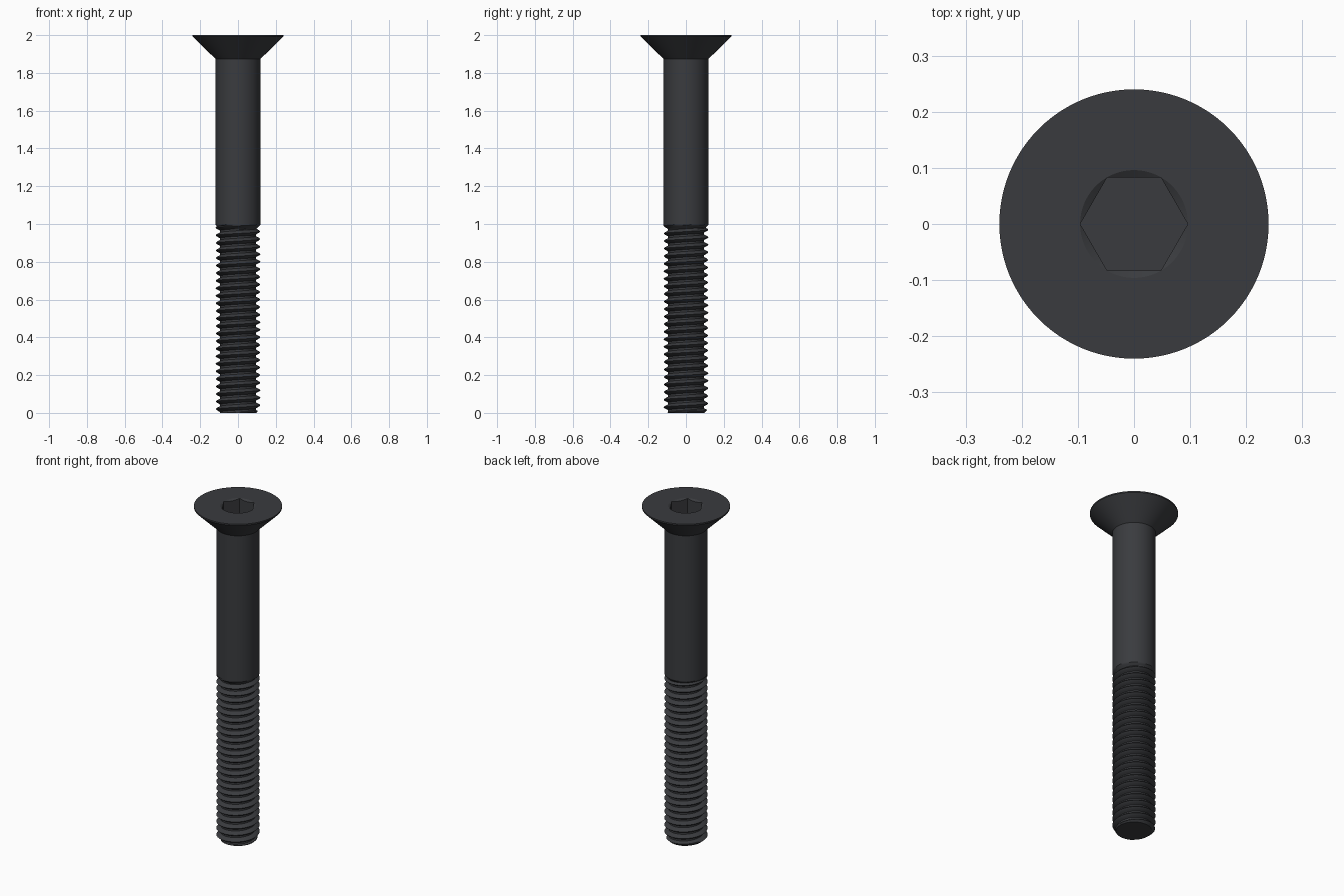
import bpy, bmesh, math

if "Cube" in bpy.data.objects:
    bpy.data.objects.remove(bpy.data.objects["Cube"])

N = 96                      # segments around the axis
PITCH, STEPS = 0.04, 8      # thread pitch and rows per turn
R, ROOT = 0.118, 0.095      # shank and thread-root radii
THREAD_TOP = 1.0

mat = bpy.data.materials.new("black_steel")
mat.diffuse_color = (0.042, 0.044, 0.049, 1)
mat.use_nodes = True
mat.node_tree.nodes["Principled BSDF"].inputs["Base Color"].default_value = mat.diffuse_color


def ring_mesh(name, rows, cols, point, caps=(), merge=1e-5, angle=30):
    """Skin a grid of points; caps lists rows to close with a flat face."""
    bm = bmesh.new()
    grid = [[bm.verts.new(point(r, c)) for c in range(cols + 1)] for r in range(rows)]
    for a, b in zip(grid, grid[1:]):
        for c in range(cols):
            bm.faces.new((a[c], a[c + 1], b[c + 1], b[c]))
    for r in caps:
        bm.faces.new(grid[r][:cols])
    bmesh.ops.remove_doubles(bm, verts=bm.verts, dist=merge)
    bmesh.ops.dissolve_degenerate(bm, edges=bm.edges, dist=1e-6)
    bmesh.ops.recalc_face_normals(bm, faces=bm.faces)
    me = bpy.data.meshes.new(name)
    bm.to_mesh(me)
    bm.free()
    me.materials.append(mat)
    ob = bpy.data.objects.new(name, me)
    bpy.context.collection.objects.link(ob)
    bpy.ops.object.select_all(action='DESELECT')
    bpy.context.view_layer.objects.active = ob
    ob.select_set(True)
    bpy.ops.object.shade_smooth_by_angle(angle=math.radians(angle))
    return ob


# Threaded shaft: rows follow the helix and are clamped flat at both ends
def thread_point(row, col):
    turn = col / N
    z = PITCH * (turn + row / STEPS - 2)
    z = min(max(z, 0), THREAD_TOP)
    phase = (z / PITCH - turn) % 1
    d = min(phase, 1 - phase) * 2                     # 0 at crest, 1 at root
    k = min(max((d - 0.125) / 0.625, 0), 1)
    r = R + (ROOT - R) * k
    r = min(r, 0.098 + z)                             # end chamfer
    r = max(r, R - max(0, THREAD_TOP - 0.005 - z))    # run-out into the shank
    a = math.tau * turn
    return r * math.cos(a), r * math.sin(a), z


rows = int(THREAD_TOP / PITCH + 4) * STEPS
ring_mesh("threaded_shaft", rows, N, thread_point, caps=(0,))


# Shank, countersunk head and chamfered hex socket
FLAT, RIM = 0.083, 0.096
profile = [(R, THREAD_TOP), (R, 1.873), (0.24, 1.992), (0.24, 2.0), (RIM, 2.0)]


def head_point(row, col):
    a = math.tau * col / N
    if row < len(profile):
        r, z = profile[row]
    else:
        r = FLAT / math.cos((a % (math.pi / 3)) - math.pi / 6)
        z = 2 - max(RIM - r, 0) * 0.6 if row == len(profile) else 1.9
    return r * math.cos(a), r * math.sin(a), z


ring_mesh("shank_and_head", len(profile) + 2, N, head_point, caps=(len(profile) + 1,), angle=25)
